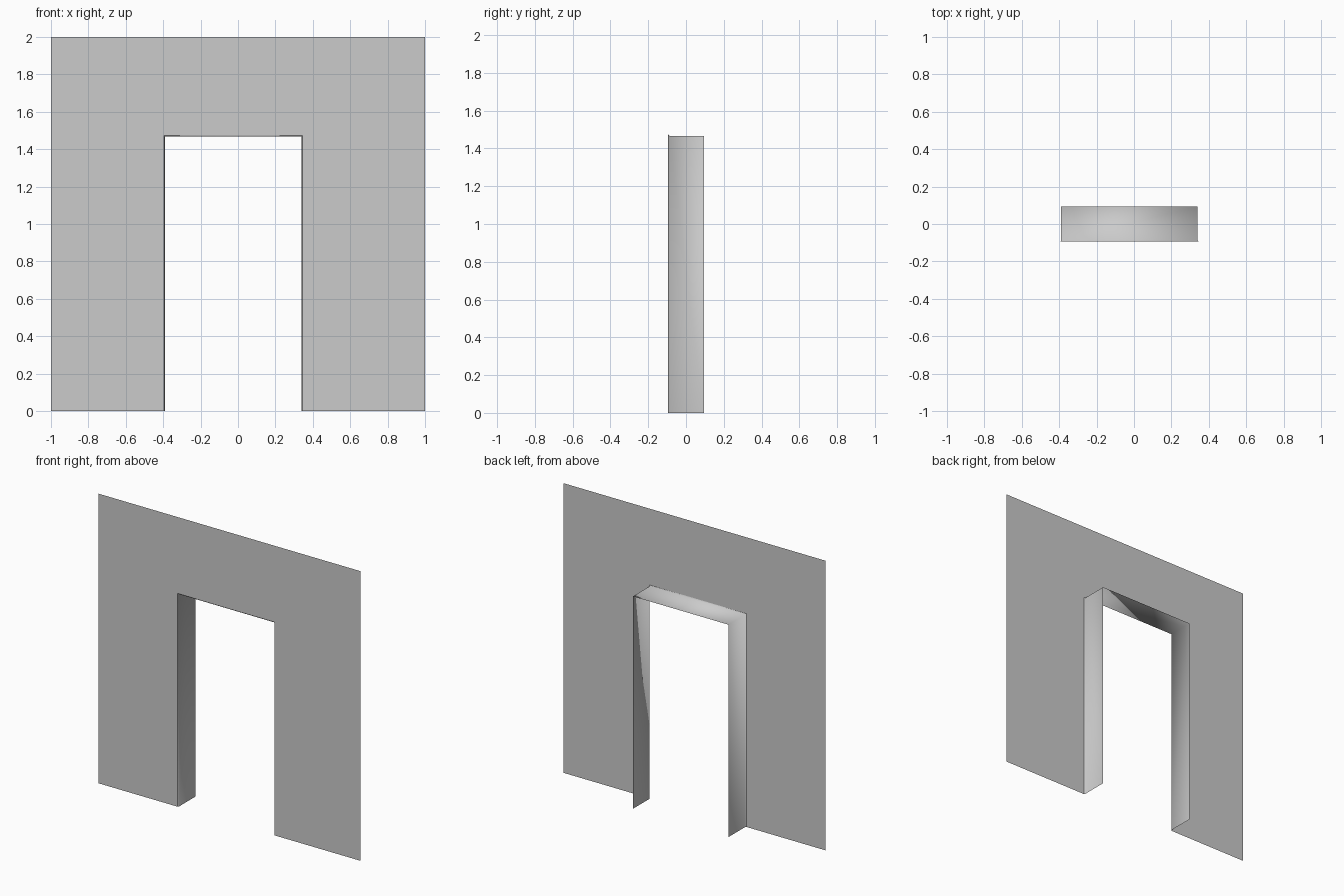
import bpy

cube = bpy.data.objects.get("Cube")
if cube:
    bpy.data.objects.remove(cube, do_unlink=True)

# Plain grey plaster
GREY = (0.6, 0.6, 0.6, 1)
plaster = bpy.data.materials.new("grey_plaster")
plaster.use_nodes = True
plaster.diffuse_color = GREY
plaster.node_tree.nodes["Principled BSDF"].inputs["Base Color"].default_value = GREY

FRONT, BACK = -0.094, 0.094
LEFT, RIGHT, HEAD = -0.39, 0.34, 1.467
LIP = 0.006


def outline(grow):
    """Door opening as (x, z) points, widened by grow."""
    a, b, h = LEFT - grow, RIGHT + grow, HEAD + grow
    return [(a, 0), (a, h), (b, h), (b, 0)]


def bridge(name, rings, smooth):
    """Join successive open rings of points with quads."""
    verts = [p for ring in rings for p in ring]
    n = len(rings[0])
    faces = [(r * n + i, r * n + i + 1, (r + 1) * n + i + 1, (r + 1) * n + i)
             for r in range(len(rings) - 1) for i in range(n - 1)]
    mesh = bpy.data.meshes.new(name)
    mesh.from_pydata(verts, [], faces)
    mesh.materials.append(plaster)
    mesh.polygons.foreach_set("use_smooth", [smooth] * len(faces))
    obj = bpy.data.objects.new(name, mesh)
    bpy.context.collection.objects.link(obj)
    return obj


def at(points, y):
    return [(x, y, z) for x, z in points]


# Thin wall sheet around the doorway
wall_edge = [(-1, 0), (-1, 2), (1, 2), (1, 0)]
bridge("wall_sheet", [at(wall_edge, FRONT), at(outline(LIP), FRONT)], False)

# Jambs and head of the doorway, with a tiny flared lip at the wall
bridge("door_lining", [at(outline(LIP), FRONT),
                       at(outline(0), FRONT + LIP),
                       at(outline(0), BACK)], True)
